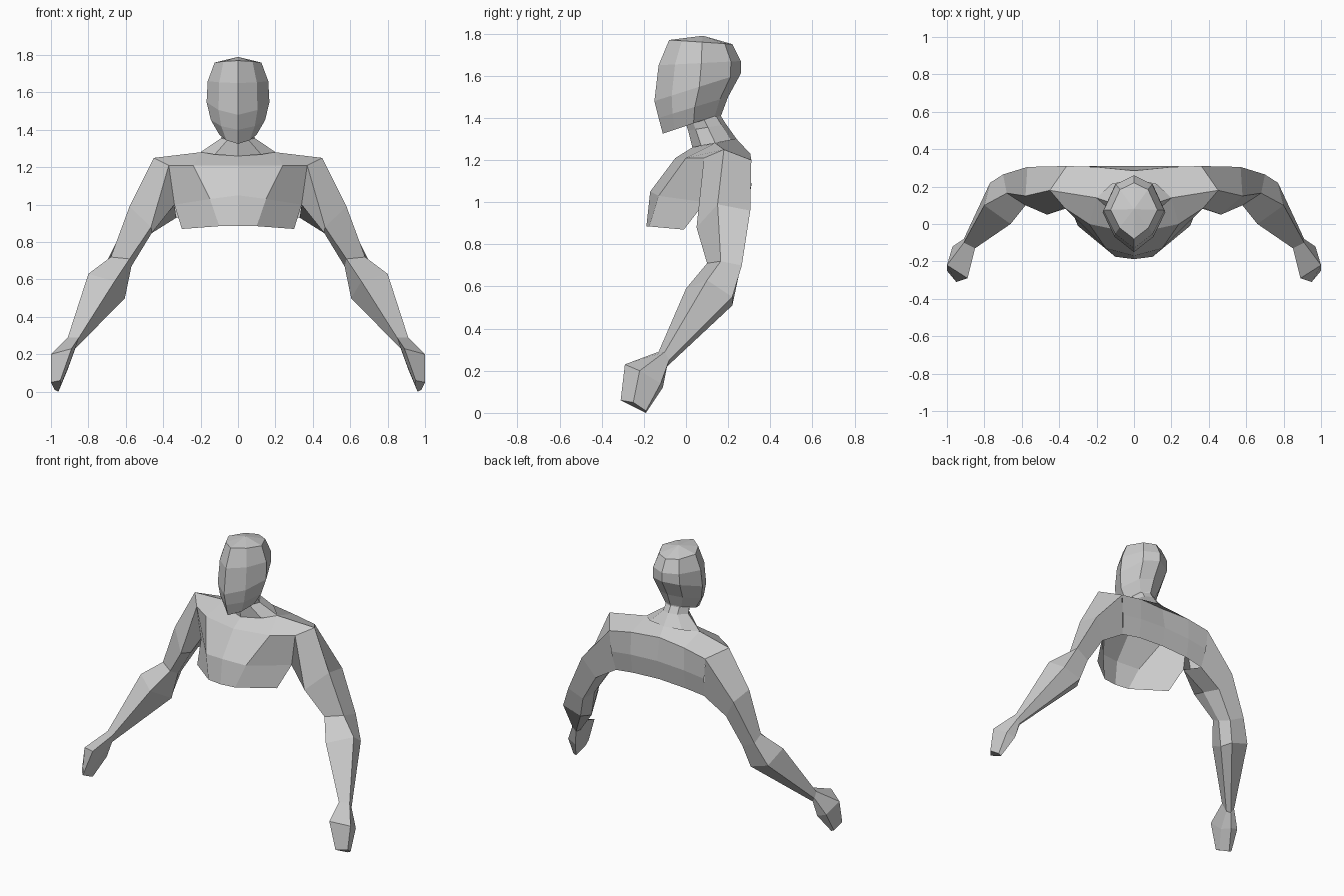
import bpy, bmesh


def loft(name, rows, closed=False, cap=False, apex=None):
    """Skin rows of points into flat quads, then mirror across x = 0."""
    bm = bmesh.new()
    grid = [[bm.verts.new(p) for p in row] for row in rows]
    n = len(grid[0])
    for a, b in zip(grid, grid[1:]):
        for i in range(n if closed else n - 1):
            j = (i + 1) % n
            bm.faces.new((a[i], a[j], b[j], b[i]))
    if cap:
        bm.faces.new(grid[-1])
    if apex:
        top = bm.verts.new(apex)
        for p, q in zip(grid[0], grid[0][1:]):
            bm.faces.new((top, q, p))
    bmesh.ops.recalc_face_normals(bm, faces=bm.faces)
    mesh = bpy.data.meshes.new(name)
    bm.to_mesh(mesh)
    bm.free()
    obj = bpy.data.objects.new(name, mesh)
    bpy.context.collection.objects.link(obj)
    mod = obj.modifiers.new("mirror", 'MIRROR')
    mod.use_clip = True
    mod.merge_threshold = 0.001
    return obj


def half_ring(z_front, z_back, y_front, y_back, w):
    """Half of an eight-sided tilted ring, front centre to back centre."""
    shape = [(0, 0), (0.62, 0.2), (1, 0.52), (0.6, 0.88), (0, 1)]
    return [(x * w, y_front + t * (y_back - y_front),
             z_front + t * (z_back - z_front)) for x, t in shape]


# Head: crown, brow, cheeks, jaw, then tucked in under the chin
head = [(1.77, 1.75, -.08, .22, .125), (1.65, 1.67, -.13, .26, .162),
        (1.48, 1.61, -.15, .26, .168), (1.40, 1.50, -.13, .20, .145),
        (1.325, 1.42, -.11, .17, .10), (1.37, 1.41, 0, .165, .085)]
loft("head", [half_ring(*r) for r in head], apex=(0, .08, 1.79))

# Neck flaring into the collar
neck = [(1.37, 1.41, 0, .165, .085), (1.34, 1.37, .01, .19, .09),
        (1.26, 1.30, .03, .24, .20)]
loft("neck", [half_ring(*r) for r in neck])

# Chest shell, open at the bottom
loft("chest", [
    [(0, -.188, .885), (.10, -.175, .885), (.30, -.01, .87)],
    [(0, -.17, 1.05), (.15, -.13, 1.03), (.34, .09, 1.0)],
    [(0, -.05, 1.21), (.24, 0, 1.21), (.37, .085, 1.21)],
    [(0, .03, 1.26), (.20, .14, 1.28), (.45, .18, 1.25)],
])

# Upper back shell
loft("back", [
    [(0, .24, 1.30), (.20, .14, 1.28), (.45, .18, 1.25)],
    [(0, .285, 1.24), (.20, .305, 1.23), (.36, .31, 1.20)],
    [(0, .31, 1.09), (.20, .31, 1.08), (.35, .305, 1.06)],
    [(0, .29, .96), (.20, .29, .95), (.33, .28, .93)],
])

# Arm rings: shoulder, biceps, elbow, forearm, wrist, palm, fingertips
loft("arm", [
    [(.45, .18, 1.25), (.37, .085, 1.21), (.34, .09, 1.0), (.33, .28, .93), (.36, .31, 1.20)],
    [(.58, .15, .99), (.465, .05, .88), (.46, .15, .85), (.49, .27, .83), (.57, .305, .96)],
    [(.68, .165, .72), (.58, .10, .71), (.57, .17, .67), (.60, .25, .65), (.70, .265, .70)],
    [(.80, .10, .63), (.66, 0, .59), (.605, .15, .50), (.64, .22, .51), (.77, .22, .55)],
    [(.91, -.10, .29), (.85, -.13, .29), (.87, -.11, .23), (.89, -.09, .22), (.91, -.08, .25)],
    [(1.0, -.22, .20), (.89, -.29, .23), (.90, -.20, .15), (.91, -.11, .12), (.97, -.12, .14)],
    [(1.0, -.25, .05), (.95, -.31, .06), (.945, -.27, .04), (.96, -.19, 0), (.98, -.19, .01)],
], closed=True, cap=True)
